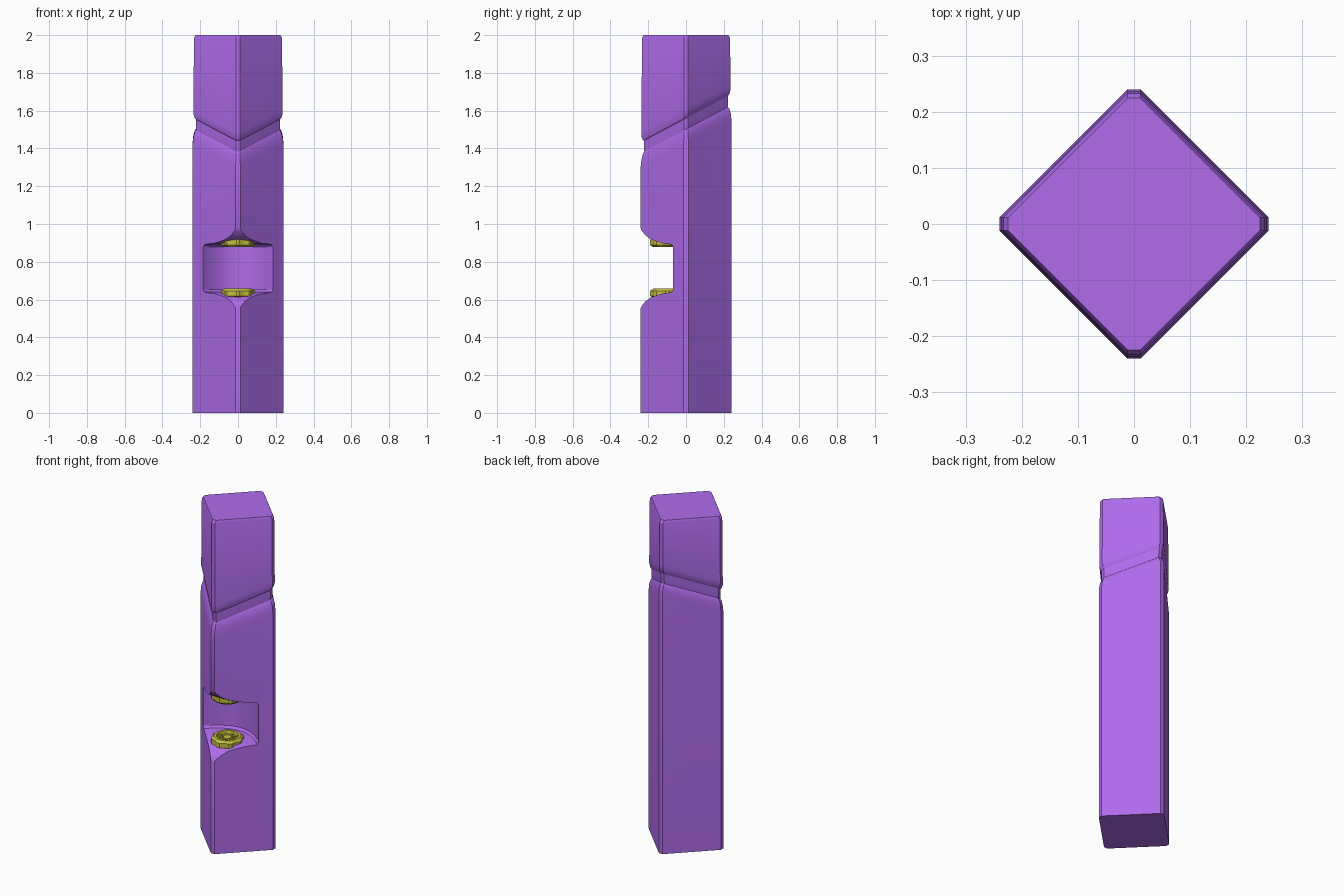
import bpy, bmesh
from math import sin, cos, pi, radians

if "Cube" in bpy.data.objects:
    bpy.data.objects.remove(bpy.data.objects["Cube"])


def material(name, rgb):
    m = bpy.data.materials.new(name)
    m.diffuse_color = (*rgb, 1)
    m.use_nodes = True
    m.node_tree.nodes["Principled BSDF"].inputs["Base Color"].default_value = m.diffuse_color
    return m


purple = material("purple", (0.43, 0.15, 0.84))
gold = material("gold", (0.56, 0.52, 0.05))


def loft(name, rings, mat=None, closed=False):
    """Skin equal-length rings; cap the ends, or join last to first if closed."""
    bm = bmesh.new()
    loops = [[bm.verts.new(p) for p in r] for r in rings]
    pairs = list(zip(loops, loops[1:])) + ([(loops[-1], loops[0])] if closed else [])
    for a, b in pairs:
        for i in range(len(a)):
            j = (i + 1) % len(a)
            bm.faces.new((a[i], a[j], b[j], b[i]))
    if not closed:
        bm.faces.new(loops[0])
        bm.faces.new(loops[-1])
    bmesh.ops.recalc_face_normals(bm, faces=bm.faces)
    me = bpy.data.meshes.new(name)
    bm.to_mesh(me)
    bm.free()
    ob = bpy.data.objects.new(name, me)
    bpy.context.collection.objects.link(ob)
    if mat:
        me.materials.append(mat)
    return ob


def smooth(ob, angle):
    bpy.ops.object.select_all(action='DESELECT')
    bpy.context.view_layer.objects.active = ob
    ob.select_set(True)
    bpy.ops.object.shade_smooth_by_angle(angle=radians(angle))


# Column: diamond section with chamfered corners, slanted groove (z, scale, slope)
R, C = 0.24, 0.012
diamond = [(R, -C), (R, C), (C, R), (-C, R), (-R, C), (-R, -C), (-C, -R), (C, -R)]
levels = [(0, 1, 0), (1.43, 1, .53), (1.465, .985, .53), (1.492, .95, .53),
          (1.502, .92, .53), (1.525, .93, .53), (1.56, .93, .53), (1.567, .955, .53),
          (1.59, .985, .53), (1.61, .985, .53), (1.985, .97, 0), (2, .935, 0)]
column = loft("column", [[(x * s, y * s, z + k * y * s) for x, y in diamond]
                         for z, s, k in levels], purple)

# Recess cutter: flared opening at the front, concave back wall
MID = 0.765
flare = [(-.32, .30), (-.25, .235), (-.235, .20), (-.215, .175), (-.19, .156),
         (-.16, .144), (-.12, .132)]


def section(x):
    back = max(.03 - .1 * (x / .187) ** 2, -.095)
    half = flare + [(back - .012, .125), (back, .112)]
    return [(x, y, MID + h) for y, h in half] + [(x, y, MID - h) for y, h in reversed(half)]


cutter = loft("recess_cutter", [section(-.26 + .52 * i / 24) for i in range(25)])
cutter.hide_render = True
cutter.hide_viewport = True
cut = column.modifiers.new("recess", 'BOOLEAN')
cut.object = cutter
cut.operation = 'DIFFERENCE'
cut.solver = 'EXACT'
bpy.context.view_layer.objects.active = column
column.select_set(True)
bpy.ops.object.modifier_apply(modifier=cut.name)
bpy.data.objects.remove(cutter)
smooth(column, 25)


# Emitters: lugged ring, recessed plate, hub and cross bars; d=1 faces up, -1 down
def emitter(name, z0, d):
    cy, n = -.10, 32

    def circle(r, z, lug=0.0):
        return [((r + (lug if i % 4 in (0, 1) else 0)) * cos(2 * pi * (i - .5) / n),
                 cy + (r + (lug if i % 4 in (0, 1) else 0)) * sin(2 * pi * (i - .5) / n),
                 z0 + d * z) for i in range(n)]

    ring = loft(name + "_ring", [circle(.072, 0), circle(.082, .008, .008),
                                 circle(.082, .036, .008), circle(.074, .048),
                                 circle(.060, .048), circle(.056, .034),
                                 circle(.056, 0)], gold, closed=True)
    plate = loft(name + "_plate", [circle(.058, .004), circle(.058, .030)], gold)
    hub = loft(name + "_hub", [circle(.022, .02), circle(.022, .040),
                               circle(.016, .044)], gold)
    for ob in (ring, plate, hub):
        smooth(ob, 20)
    for k in range(4):
        a = k * pi / 4
        rings = []
        for t in (-.058, .058):
            rings.append([(t * cos(a) - w * sin(a), cy + t * sin(a) + w * cos(a), z0 + d * h)
                          for w, h in ((-.005, .02), (.005, .02), (.005, .038), (-.005, .038))])
        loft(f"{name}_bar_{k}", rings, gold)


emitter("lower_emitter", .610, 1)
emitter("upper_emitter", .925, -1)
